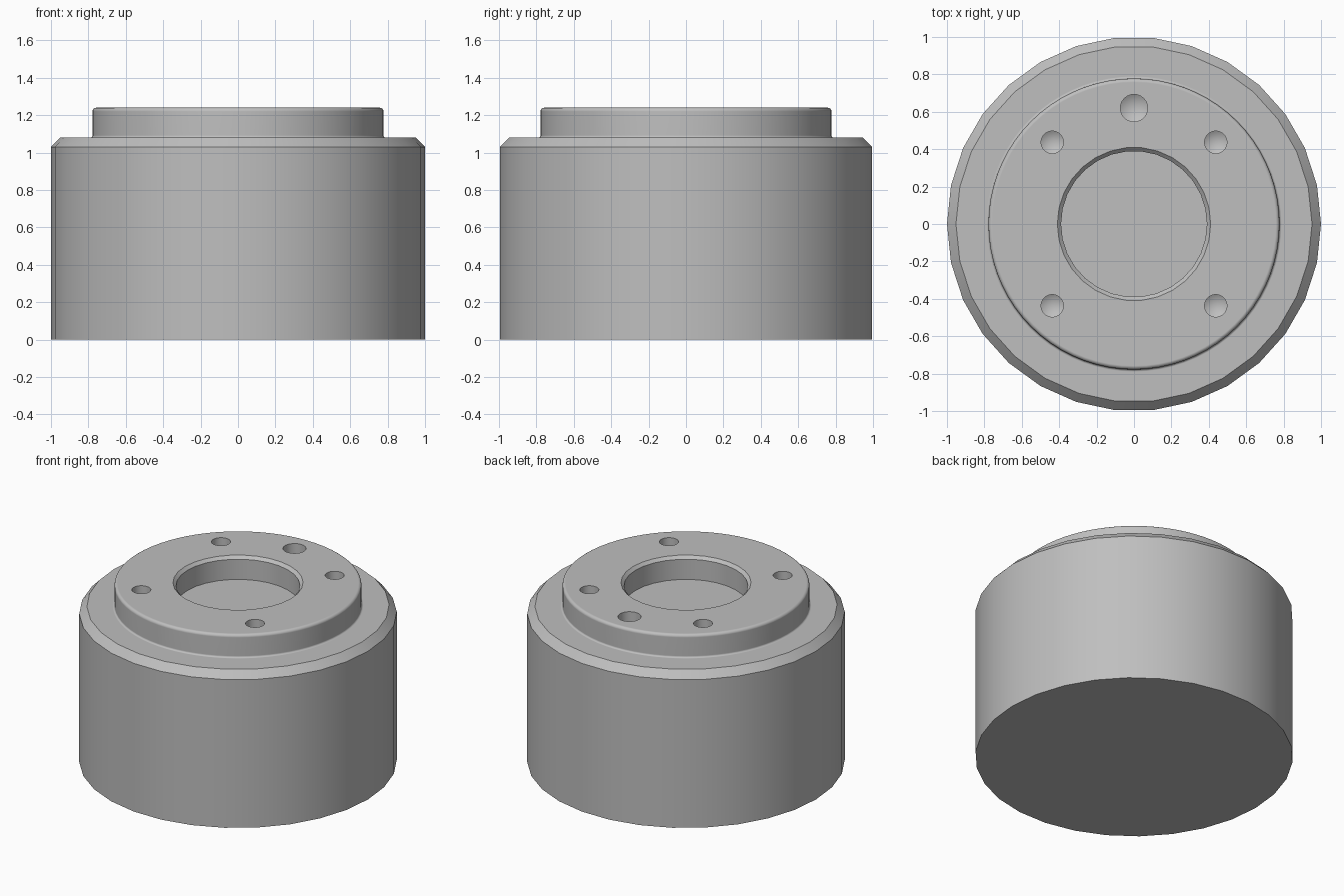
import bpy
import bmesh
from math import cos, sin, pi, radians
from mathutils import Matrix, Vector

default = bpy.data.objects.get("Cube")
if default:
    bpy.data.objects.remove(default, do_unlink=True)

metal = bpy.data.materials.new("grey_metal")
metal.use_nodes = True
GREY = (0.52, 0.52, 0.52, 1)
metal.diffuse_color = GREY
metal.node_tree.nodes["Principled BSDF"].inputs["Base Color"].default_value = GREY


def lathe(name, profile, sides, centre=(0, 0)):
    """Turn an (r, z) profile, listed bottom to top, into a closed solid."""
    bm = bmesh.new()
    rings = []
    for r, z in profile:
        count = sides if r > 0 else 1
        rings.append([bm.verts.new((centre[0] + r * cos(2 * pi * i / sides),
                                    centre[1] + r * sin(2 * pi * i / sides), z))
                      for i in range(count)])
    for low, high in zip(rings, rings[1:]):
        for i in range(sides):
            j = (i + 1) % sides
            if len(low) == 1:
                bm.faces.new((low[0], high[j], high[i]))
            else:
                bm.faces.new((low[i], low[j], high[j], high[i]))
    for ring in (rings[0], rings[-1]):
        if len(ring) > 1:
            bm.faces.new(ring)
    bmesh.ops.recalc_face_normals(bm, faces=bm.faces)
    mesh = bpy.data.meshes.new(name)
    bm.to_mesh(mesh)
    bm.free()
    mesh.materials.append(metal)
    obj = bpy.data.objects.new(name, mesh)
    bpy.context.collection.objects.link(obj)
    return obj


def arc(r, z, radius, start, end, steps=4):
    """Points of a fillet around (r, z), angles in degrees."""
    angles = [radians(start + (end - start) * i / steps) for i in range(steps + 1)]
    return [(r + radius * cos(a), z + radius * sin(a)) for a in angles]


def combine(target, tool, operation):
    mod = target.modifiers.new(operation.lower(), 'BOOLEAN')
    mod.operation = operation
    mod.solver = 'EXACT'
    mod.object = tool
    bpy.context.view_layer.objects.active = target
    bpy.ops.object.modifier_apply(modifier=mod.name)
    bpy.data.objects.remove(tool, do_unlink=True)


SHOULDER, TOP = 1.08, 1.24

# Chamfered main drum
housing = lathe("housing", [(1, 0), (1, 1.03), (0.952, SHOULDER)], 30)

# Raised boss with a filleted foot and a rounded top edge
foot = arc(0.79, SHOULDER + 0.012, 0.012, 270, 180)
rim = arc(0.758, TOP - 0.02, 0.02, 0, 90)
boss = lathe("boss", [(0.79, 1.0)] + foot + rim, 72)
combine(housing, boss, 'UNION')

# Central bore with a chamfered mouth
bore = lathe("bore_cutter", [(0.39, SHOULDER), (0.39, TOP - 0.02),
                             (0.41, TOP), (0.41, TOP + 0.1)], 30)
combine(housing, bore, 'DIFFERENCE')

# Drilled holes with conical bottoms
drills = [(x, y, 0.06) for x in (-0.437, 0.437) for y in (-0.437, 0.437)]
drills.append((0, 0.62, 0.073))
for x, y, r in drills:
    drill = lathe("drill_cutter", [(0, TOP - 0.1 - r * 0.6), (r, TOP - 0.1),
                                   (r, TOP + 0.1)], 24, (x, y))
    combine(housing, drill, 'DIFFERENCE')

# Smooth turned surfaces, crisp chamfers and flat end faces
bpy.ops.object.select_all(action='DESELECT')
housing.select_set(True)
bpy.context.view_layer.objects.active = housing
bpy.ops.object.shade_smooth_by_angle(angle=radians(30))
weighted = housing.modifiers.new("flat_faces", 'WEIGHTED_NORMAL')
weighted.keep_sharp = True
